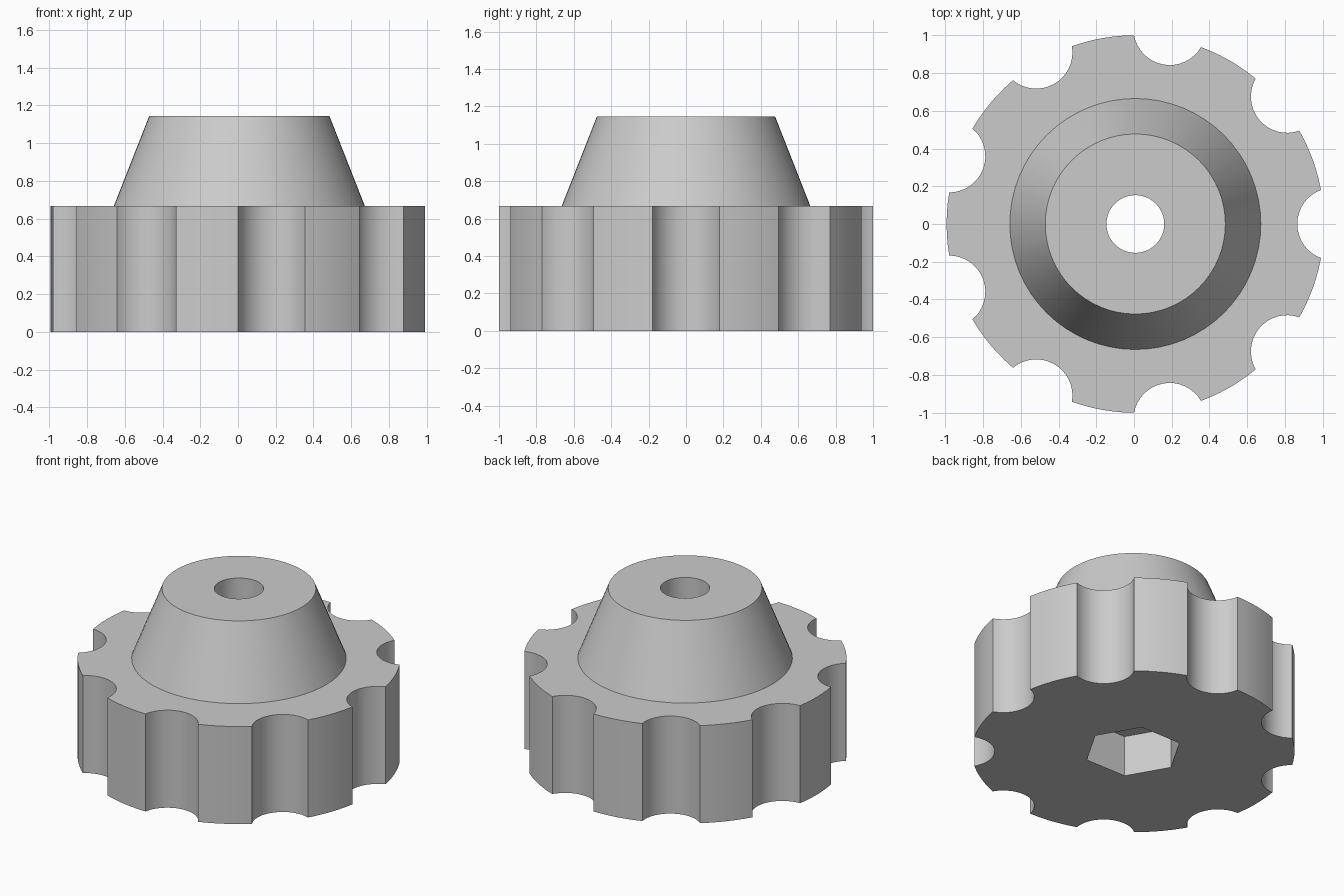
import bpy, bmesh
from math import cos, sin, acos, pi, radians

cube = bpy.data.objects.get("Cube")
if cube:
    bpy.data.objects.remove(cube, do_unlink=True)

CENTRE_X = 0.007
GRIP_TOP, HUB_TOP = 0.667, 1.145
LOBES, SCALLOP_DIST, SCALLOP_R = 9, 1.05, 0.192

grey = bpy.data.materials.new("light grey plastic")
grey.use_nodes = True
colour = (0.6, 0.6, 0.6, 1)
grey.diffuse_color = colour
grey.node_tree.nodes["Principled BSDF"].inputs["Base Color"].default_value = colour


def circle(radius, sides):
    return [(radius * cos(2 * pi * i / sides), radius * sin(2 * pi * i / sides))
            for i in range(sides)]


def loft(name, layers):
    """Closed solid through outlines given as (z, points)."""
    bm = bmesh.new()
    rings = [[bm.verts.new((x + CENTRE_X, y, z)) for x, y in pts] for z, pts in layers]
    for low, high in zip(rings, rings[1:]):
        n = len(low)
        for i in range(n):
            j = (i + 1) % n
            bm.faces.new((low[i], low[j], high[j], high[i]))
    bm.faces.new(rings[0][::-1])
    bm.faces.new(rings[-1])
    mesh = bpy.data.meshes.new(name)
    bm.to_mesh(mesh)
    bm.free()
    mesh.materials.append(grey)
    obj = bpy.data.objects.new(name, mesh)
    bpy.context.collection.objects.link(obj)
    return obj


def scalloped_outline():
    """Unit circle with round bites taken out of its rim."""
    d, r = SCALLOP_DIST, SCALLOP_R
    half = acos((1 + d * d - r * r) / (2 * d))                # half bite seen from the centre
    sweep = acos((d * d + r * r - 1) / (2 * d * r))           # half bite seen from its own centre
    step, pts = 2 * pi / LOBES, []
    for k in range(LOBES):
        a = k * step
        for i in range(17):                                   # concave bite
            t = a + pi + sweep * (1 - i / 8)
            pts.append((d * cos(a) + r * cos(t), d * sin(a) + r * sin(t)))
        for i in range(1, 6):                                 # outer rim
            t = a + half + (step - 2 * half) * i / 6
            pts.append((cos(t), sin(t)))
    return pts


# Grip with scalloped rim
outline = scalloped_outline()
knob = loft("knob", [(0, outline), (GRIP_TOP, outline)])

# Tapered hub, rooted inside the grip
hub = loft("hub_helper", [(0.5, circle(0.665, 64)), (GRIP_TOP, circle(0.665, 64)),
                          (HUB_TOP, circle(0.477, 64))])

# Through bore and hexagonal nut pocket
bore = loft("bore_cutter", [(-0.1, circle(0.153, 48)), (1.3, circle(0.153, 48))])
pocket = loft("nut_pocket_cutter", [(-0.1, circle(0.305, 6)), (0.28, circle(0.305, 6))])

for helper, operation in ((hub, 'UNION'), (bore, 'DIFFERENCE'), (pocket, 'DIFFERENCE')):
    mod = knob.modifiers.new(helper.name, 'BOOLEAN')
    mod.operation = operation
    mod.solver = 'EXACT'
    mod.object = helper
    helper.hide_render = True

# Bake the solid and drop the helpers
bpy.context.view_layer.update()
result = bpy.data.meshes.new_from_object(
    knob.evaluated_get(bpy.context.evaluated_depsgraph_get()))
knob.modifiers.clear()
knob.data = result
for helper in (hub, bore, pocket):
    bpy.data.objects.remove(helper, do_unlink=True)

bpy.ops.object.select_all(action='DESELECT')
knob.select_set(True)
bpy.context.view_layer.objects.active = knob
bpy.ops.object.shade_smooth_by_angle(angle=radians(20))
